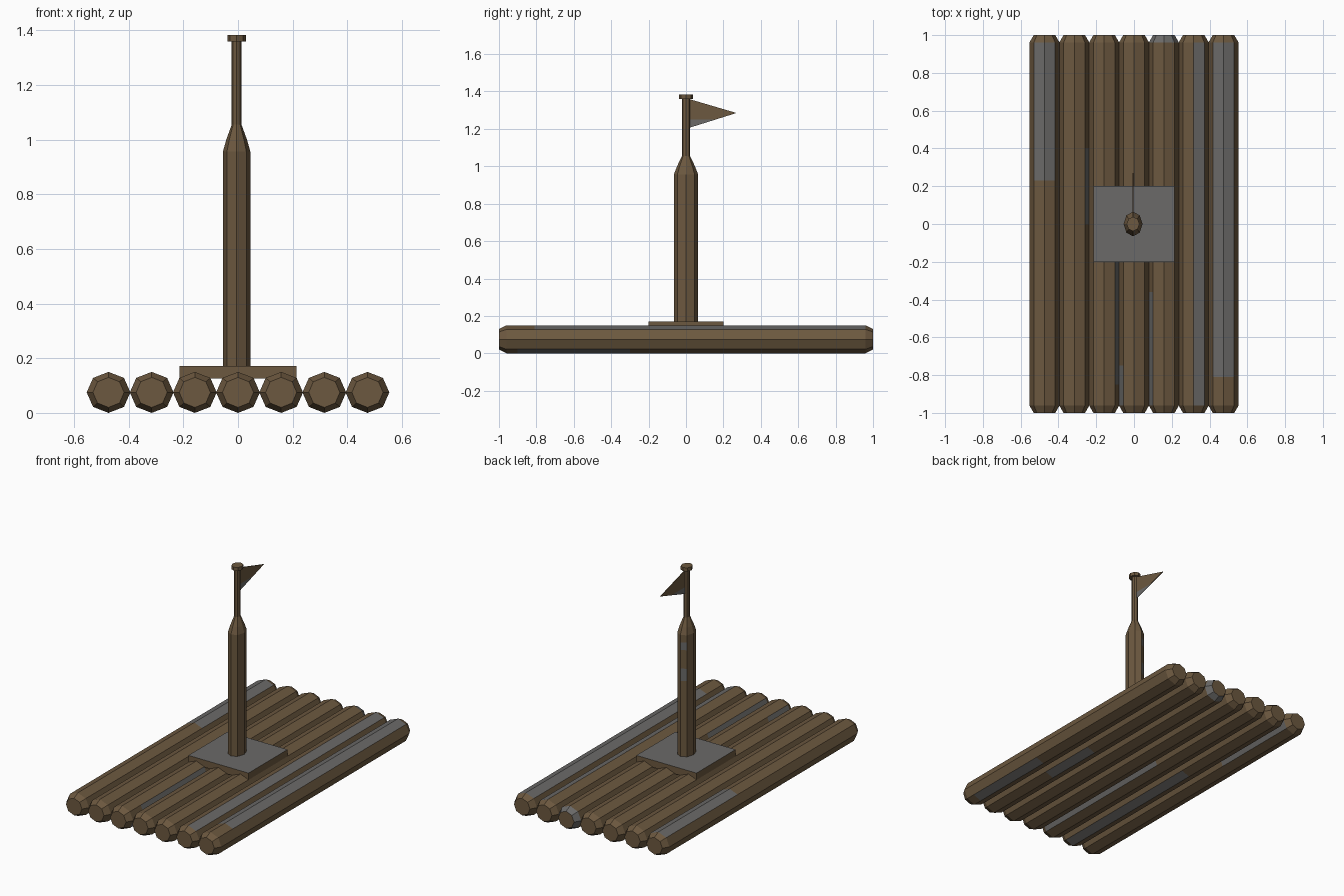
import bpy, bmesh, math

if "Cube" in bpy.data.objects:
    bpy.data.objects.remove(bpy.data.objects["Cube"])


def material(name, rgb):
    m = bpy.data.materials.new(name)
    m.diffuse_color = (*rgb, 1)
    m.use_nodes = True
    m.node_tree.nodes["Principled BSDF"].inputs["Base Color"].default_value = m.diffuse_color
    return m


BROWN = material("weathered brown wood", (0.150, 0.098, 0.050))
GREY = material("worn grey wood", (0.145, 0.142, 0.138))


def finish(bm, name):
    bmesh.ops.recalc_face_normals(bm, faces=bm.faces)
    mesh = bpy.data.meshes.new(name)
    bm.to_mesh(mesh)
    bm.free()
    mesh.materials.append(BROWN)
    mesh.materials.append(GREY)
    ob = bpy.data.objects.new(name, mesh)
    bpy.context.collection.objects.link(ob)
    return ob


def pole(name, profile, place, patches=()):
    """Eight-sided pole: profile is (station, half width, half height) rows.
    patches are (facets, start, end) areas of worn wood."""
    def size(t):
        for (a, w0, h0), (b, w1, h1) in zip(profile, profile[1:]):
            if a <= t <= b:
                f = (t - a) / (b - a) if b > a else 1
                return w0 + (w1 - w0) * f, h0 + (h1 - h0) * f
    stations = list(profile)
    have = {p[0] for p in profile}
    for t in {v for _, a, b in patches for v in (a, b)} - have:
        stations.append((t, *size(t)))
    stations.sort(key=lambda s: s[0])
    bm = bmesh.new()
    rings = []
    for t, w, h in stations:
        rings.append([bm.verts.new(place(w * math.cos(k * math.pi / 4),
                                         h * math.sin(k * math.pi / 4), t)) for k in range(8)])
    for i in range(len(rings) - 1):
        mid = (stations[i][0] + stations[i + 1][0]) / 2
        for k in range(8):
            n = (k + 1) % 8
            f = bm.faces.new((rings[i][k], rings[i][n], rings[i + 1][n], rings[i + 1][k]))
            f.material_index = int(any(k in ks and a < mid < b for ks, a, b in patches))
    bm.faces.new(rings[0])
    bm.faces.new(rings[-1])
    return finish(bm, name)


# Logs, with worn patches on chosen facets (0-3 upper, 4-7 lower)
worn = [
    [((1, 2), 0.23, 0.96), ((7,), 0.35, 0.96)],
    [((0,), 0.0, 0.4), ((6,), -0.96, 0.15)],
    [((0,), -0.85, -0.2), ((7,), -0.96, 0.1)],
    [((3,), -0.96, -0.75)],
    [((3,), -0.96, -0.36), (range(8), 0.96, 1.0)],
    [((1,), -0.96, 0.96), ((4,), -0.96, -0.5), ((6,), -0.4, 0.0)],
    [((1, 2), -0.81, 0.96), ((6,), -0.9, -0.3)],
]
log_profile = [(-1, 0.057, 0.055), (-0.96, 0.08, 0.075), (0.96, 0.08, 0.075), (1, 0.057, 0.055)]
for i, patches in enumerate(worn):
    cx = (i - 3) * 0.158
    pole(f"log_{i + 1}", log_profile, lambda u, v, t: (cx + u, t, 0.075 + v), patches)

# Mast foot board with worn top
bm = bmesh.new()
bmesh.ops.create_cube(bm, size=1)
for v in bm.verts:
    v.co = (v.co.x * 0.43, v.co.y * 0.4, 0.148 + v.co.z * 0.046)
for f in bm.faces:
    f.normal_update()
    f.material_index = int(f.normal.z > 0.5)
finish(bm, "mast_foot_board")

# Mast: thick trunk, shoulder, thin pole
MX = -0.005
upright = lambda u, v, t: (MX + u, v, t)
pole("mast", [(0.16, 0.05, 0.065), (0.957, 0.05, 0.065), (1.0, 0.038, 0.048),
              (1.055, 0.018, 0.022), (1.365, 0.018, 0.022)], upright,
     [((2,), 0.66, 0.74), ((2,), 0.86, 0.91)])

# Mast cap
pole("mast_cap", [(1.36, 0.034, 0.038), (1.383, 0.034, 0.038)], upright)

# Pennant with worn lower corner
bm = bmesh.new()
tri = [bm.verts.new((MX - 0.002, y, z)) for y, z in ((0.015, 1.36), (0.27, 1.285), (0.015, 1.205))]
face = bm.faces.new(tri)
bmesh.ops.bisect_plane(bm, geom=bm.verts[:] + bm.edges[:] + bm.faces[:],
                       plane_co=(0, 0, 1.25), plane_no=(0, 0, 1))
ext = bmesh.ops.extrude_face_region(bm, geom=bm.faces[:], use_keep_orig=True)
for v in ext["geom"]:
    if isinstance(v, bmesh.types.BMVert):
        v.co.x += 0.004
for f in bm.faces:
    f.material_index = int(f.calc_center_median().z < 1.25)
finish(bm, "pennant")
